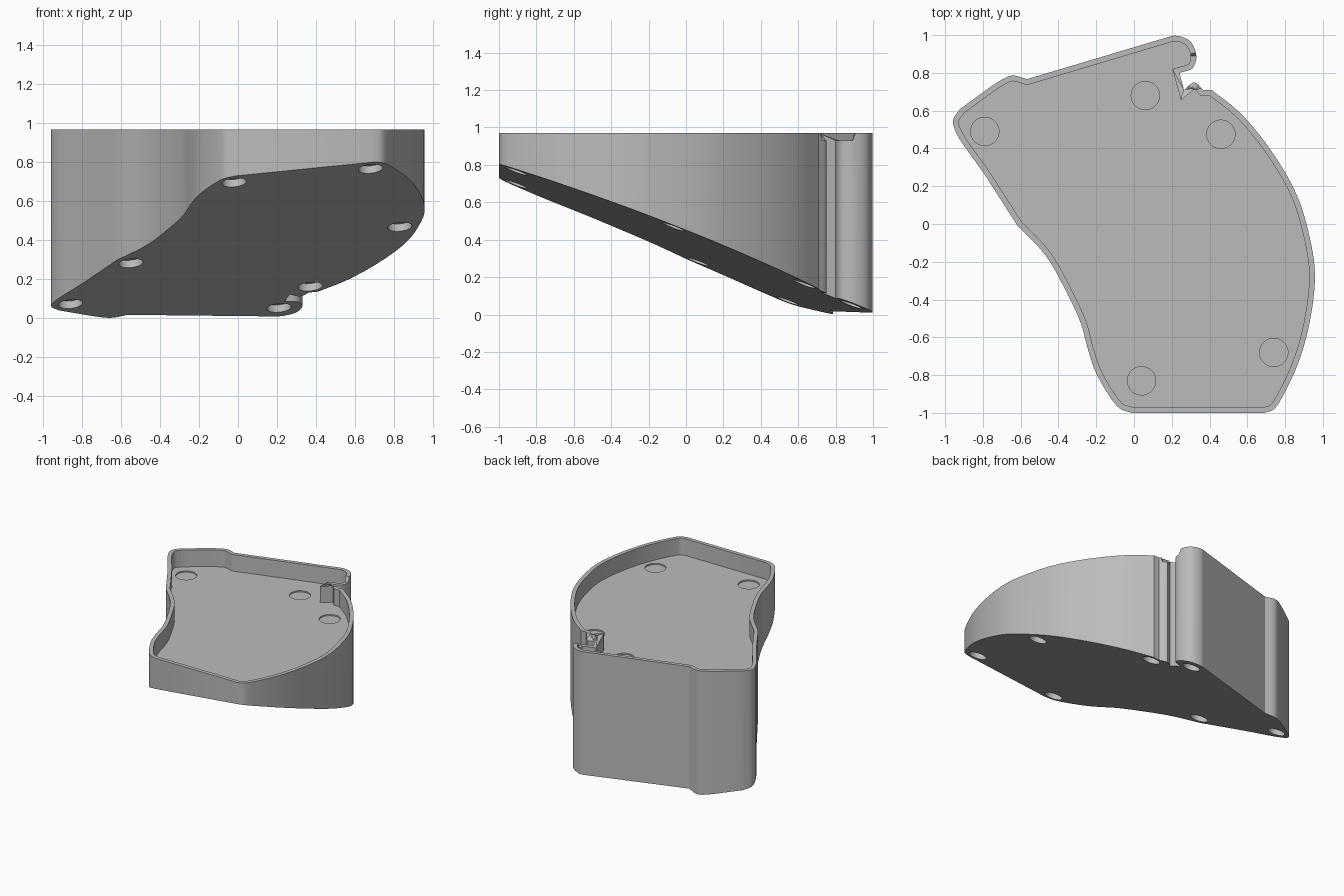
import bpy
import bmesh
from math import cos, sin, tau
from mathutils import Vector

cube = bpy.data.objects.get("Cube")
if cube:
    bpy.data.objects.remove(cube, do_unlink=True)

TOP, FLOOR, WALL, GAP = 0.97, 0.84, 0.03, 0.93

# Plan of the casing, clockwise, as smooth runs that meet at sharp corners
RUNS = [
    [(-.62, -.005), (-.79, .26), (-.94, .48), (-.958, .55), (-.92, .61)],
    [(-.92, .61), (-.69, .77), (-.64, .786), (-.566, .767)],
    [(-.566, .767), (.165, .985)],
    [(.165, .985), (.22, .997), (.295, .97), (.33, .89), (.31, .825), (.24, .80)],
    [(.24, .80), (.265, .71)],
    [(.265, .71), (.32, .75), (.365, .71)],
    [(.365, .71), (.41, .71)],
    [(.41, .71), (.56, .59), (.725, .39), (.862, .153), (.93, -.07), (.958, -.27),
     (.93, -.52), (.868, -.74), (.767, -.947), (.735, -.985), (.69, -1)],
    [(.69, -1), (-.01, -1)],
    [(-.01, -1), (-.07, -.98), (-.11, -.94), (-.2, -.79), (-.243, -.667), (-.28, -.53),
     (-.36, -.355), (-.47, -.164), (-.62, -.005)],
]


def spline(run, steps=5):
    """Centripetal curve through the points, without the last one."""
    p = [Vector(c) for c in run]
    if len(p) == 2:
        return p[:1]
    p = [2 * p[0] - p[1]] + p + [2 * p[-1] - p[-2]]
    out = []
    for a, b, c, d in zip(p, p[1:], p[2:], p[3:]):
        t1 = (b - a).length ** .5
        t2 = t1 + (c - b).length ** .5
        t3 = t2 + (d - c).length ** .5
        for i in range(steps):
            t = t1 + (t2 - t1) * i / steps
            s = (t - t1) / (t2 - t1)
            ab, bc, cd = a.lerp(b, t / t1), b.lerp(c, s), c.lerp(d, (t - t2) / (t3 - t2))
            out.append(ab.lerp(bc, t / t2).lerp(bc.lerp(cd, (t - t1) / (t3 - t1)), s))
    return out


def segment_distance(p, a, b):
    t = max(0, min(1, (p - a).dot(b - a) / (b - a).length_squared))
    return (p - a.lerp(b, t)).length


def inset(pts, dist):
    """Offset a clockwise plan inwards, dropping points that fold over."""
    out = []
    n = len(pts)
    for i, p in enumerate(pts):
        d1, d2 = (p - pts[i - 1]).normalized(), (pts[(i + 1) % n] - p).normalized()
        n1, n2 = Vector((d1.y, -d1.x)), Vector((d2.y, -d2.x))
        m = (n1 + n2).normalized()
        q = p + m * dist / max(m.dot(n1), .5)
        if min(segment_distance(q, pts[j - 1], pts[j]) for j in range(n)) > dist * .95:
            out.append(q)
    return out


def slope(p):
    """Height of the tilted underside."""
    return .36 + .1 * p.x - .372 * p.y


def rim(p):
    """Rim height, lowered beside the side channel."""
    return GAP if p.x > .2 and .72 < p.y < .89 else TOP


def raised(pts, height):
    return [Vector((p.x, p.y, height(p))) for p in pts]


def circle(centre, radius, u, v, sides=40):
    return [centre + radius * (u * cos(tau * i / sides) + v * sin(tau * i / sides))
            for i in range(sides)]


bm = bmesh.new()


def ring(points):
    """Closed loop of vertices and edges."""
    verts = [bm.verts.new(p) for p in points]
    edges = [bm.edges.new((verts[i - 1], verts[i])) for i in range(len(verts))]
    return verts, edges


def wall(a, b):
    for i in range(len(a[0])):
        bm.faces.new((a[0][i - 1], a[0][i], b[0][i], b[0][i - 1]))


def fill(*rings):
    """Flat face bounded by the first ring, with the others as holes."""
    edges = [e for r in rings for e in r[1]]
    bmesh.ops.triangle_fill(bm, edges=edges, use_beauty=True, normal=(0, 0, 1))


def recess(points, shift):
    """Round recess; returns its mouth."""
    mouth = ring(points)
    end = ring([p + shift for p in points])
    wall(mouth, end)
    bm.faces.new(end[0])
    return mouth


# Outer shell and tray walls
outline = [p for run in RUNS for p in spline(run)]
inner = inset(outline, WALL)
underside = ring(raised(outline, slope))
outer_rim = ring(raised(outline, rim))
inner_rim = ring(raised(inner, rim))
floor_edge = ring(raised(inner, lambda p: FLOOR))
wall(underside, outer_rim)
wall(inner_rim, floor_edge)
fill(outer_rim, inner_rim)

# Underside with round foot pockets square to its slope
along = Vector((1, 0, .1)).normalized()
normal = Vector((-.1, .372, 1)).normalized()
across = normal.cross(along)
pockets = []
for x, y in ((.68, -.91), (-.02, -.91), (.83, -.07), (-.55, .06),
             (.37, .63), (-.86, .54), (.21, .88)):
    spot = Vector((x, y, slope(Vector((x, y)))))
    pockets.append(recess(circle(spot, .063, along, across), normal * .04))
fill(underside, *pockets)

# Tray floor with shallow round seats
seats = []
for x, y in ((-.79, .49), (.06, .68), (.46, .475), (.74, -.68), (.04, -.83)):
    points = circle(Vector((x, y, FLOOR)), .075, Vector((1, 0, 0)), Vector((0, 1, 0)))
    seats.append(recess(points, Vector((0, 0, -.01))))
fill(floor_edge, *seats)

bmesh.ops.recalc_face_normals(bm, faces=bm.faces)
mesh = bpy.data.meshes.new("casing")
bm.to_mesh(mesh)
bm.free()
casing = bpy.data.objects.new("casing", mesh)
bpy.context.scene.collection.objects.link(casing)

# Plain grey finish
grey = bpy.data.materials.new("light_grey")
grey.use_nodes = True
colour = (.5, .5, .5, 1)
grey.diffuse_color = colour
grey.node_tree.nodes["Principled BSDF"].inputs["Base Color"].default_value = colour
mesh.materials.append(grey)

bpy.ops.object.select_all(action='DESELECT')
casing.select_set(True)
bpy.context.view_layer.objects.active = casing
bpy.ops.object.shade_smooth_by_angle(angle=.5)
